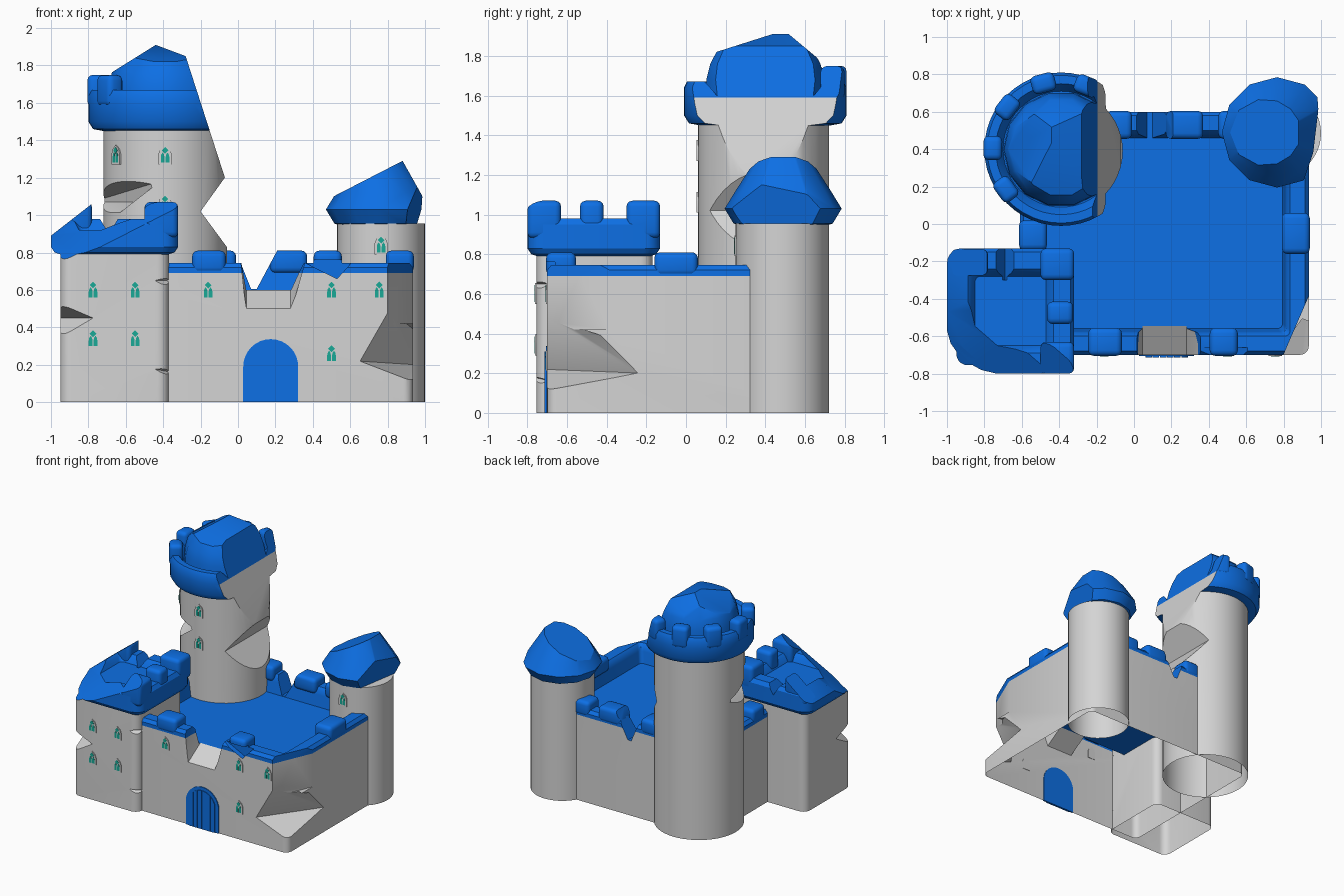
import bpy, bmesh, math
from mathutils import Vector, Matrix

if "Cube" in bpy.data.objects:
    bpy.data.objects.remove(bpy.data.objects["Cube"])

MATS = []
for name, col in (("stone_grey", (0.66, 0.66, 0.66)), ("roof_blue", (0.004, 0.16, 0.78)),
                  ("glass_teal", (0.01, 0.40, 0.31))):
    m = bpy.data.materials.new(name)
    m.diffuse_color = (*col, 1)
    m.use_nodes = True
    m.node_tree.nodes["Principled BSDF"].inputs["Base Color"].default_value = m.diffuse_color
    MATS.append(m)
GREY, BLUE, TEAL = 0, 1, 2


def finish(name, bm):
    bmesh.ops.recalc_face_normals(bm, faces=bm.faces[:])
    me = bpy.data.meshes.new(name)
    bm.to_mesh(me)
    bm.free()
    for m in MATS:
        me.materials.append(m)
    ob = bpy.data.objects.new(name, me)
    bpy.context.collection.objects.link(ob)
    return ob


def circle(cx, cy, n):
    return lambda r: [(cx + r * math.cos(2 * math.pi * i / n), cy + r * math.sin(2 * math.pi * i / n))
                      for i in range(n)]


def round_rect(x0, x1, y0, y1, rad):
    def ring(inset):
        r = max(rad - inset * 0.6, 0.03)
        pts = []
        for k, (sx, sy) in enumerate(((1, 1), (-1, 1), (-1, -1), (1, -1))):
            cx = x1 - inset - r if sx > 0 else x0 + inset + r
            cy = y1 - inset - r if sy > 0 else y0 + inset + r
            for j in range(6):
                a = math.pi / 2 * (k + j / 5)
                pts.append((cx + r * math.cos(a), cy + r * math.sin(a)))
        return pts
    return ring


def loft(name, outline, profile, blue_from=99):
    """Closed solid from (size, z) rings; bands from blue_from up are blue."""
    bm = bmesh.new()
    rings = [[bm.verts.new((x, y, z)) for x, y in outline(s)] for s, z in profile]
    for k, (a, b) in enumerate(zip(rings, rings[1:])):
        for i in range(len(a)):
            j = (i + 1) % len(a)
            bm.faces.new((a[i], a[j], b[j], b[i])).material_index = BLUE if k >= blue_from else GREY
    bm.faces.new(rings[0]).material_index = BLUE if blue_from == 0 else GREY
    bm.faces.new(rings[-1]).material_index = BLUE if blue_from < 99 else GREY
    return finish(name, bm)


def merlons(name, items):
    """Rounded blue blocks: (x, y, z0, z1, sx, sy, angle)."""
    bm = bmesh.new()
    for x, y, z0, z1, sx, sy, a in items:
        t = bmesh.new()
        bmesh.ops.create_cube(t, size=1, matrix=Matrix.Translation((x, y, (z0 + z1) / 2))
                              @ Matrix.Rotation(a, 4, 'Z') @ Matrix.Diagonal((sx, sy, z1 - z0, 1)))
        bmesh.ops.bevel(t, geom=t.edges[:], offset=0.03, segments=3, profile=0.5, affect='EDGES')
        for f in t.faces:
            f.material_index = BLUE
        me = bpy.data.meshes.new("tmp")
        t.to_mesh(me)
        t.free()
        bm.from_mesh(me)
        bpy.data.meshes.remove(me)
    return finish(name, bm)


def cut(targets, bm, mat):
    for f in bm.faces:
        f.material_index = mat
    c = finish("cutter", bm)
    c.hide_render = True
    for ob in targets:
        mod = ob.modifiers.new("cut", 'BOOLEAN')
        mod.operation, mod.solver, mod.object = 'DIFFERENCE', 'EXACT', c
        bpy.context.view_layer.objects.active = ob
        bpy.ops.object.modifier_apply(modifier=mod.name)
    bpy.data.objects.remove(c)


def chip(targets, pts, mat=GREY):
    bm = bmesh.new()
    for p in pts:
        bm.verts.new(p)
    r = bmesh.ops.convex_hull(bm, input=bm.verts[:])
    junk = [v for v in r["geom_interior"] if isinstance(v, bmesh.types.BMVert)]
    bmesh.ops.delete(bm, geom=junk, context='VERTS')
    cut(targets, bm, mat)


def shear(targets, point, normal, mat=BLUE):
    n = Vector(normal).normalized()
    bm = bmesh.new()
    bmesh.ops.create_cube(bm, size=3, matrix=Matrix.Translation(Vector(point) + n * 1.5)
                          @ n.to_track_quat('Z', 'Y').to_matrix().to_4x4())
    cut(targets, bm, mat)


def blue_above(ob, z):
    bm = bmesh.new()
    bm.from_mesh(ob.data)
    bmesh.ops.bisect_plane(bm, geom=bm.verts[:] + bm.edges[:] + bm.faces[:],
                           plane_co=(0, 0, z), plane_no=(0, 0, 1))
    for f in bm.faces:
        if f.calc_center_median().z > z:
            f.material_index = BLUE
    bm.to_mesh(ob.data)
    bm.free()


# Main keep with sunken courtyard roof
keep = loft("keep_walls", round_rect(-0.61, 0.935, -0.7, 0.6, 0.05),
            [(0, 0), (0, .69), (0, .72), (.02, .745), (.1, .745), (.12, .72), (.14, .6)], 1)
keep_m = merlons("keep_merlons", [
    (-.155, -.63, .69, .81, .18, .15, 0), (.48, -.63, .69, .81, .15, .15, 0), (.86, -.63, .69, .81, .16, .15, 0),
    (.865, -.5, .69, .81, .15, .2, 0), (.865, -.05, .69, .81, .15, .22, 0), (.27, .53, .69, .81, .2, .15, 0),
    (.52, .53, .69, .81, .14, .15, 0), (-.08, .53, .69, .81, .14, .15, 0), (-.54, -.06, .69, .81, .15, .16, 0)])
both = [keep, keep_m]
# Breach over the gate, broken parapets and damaged corner
chip(both, [(x, y, z) for y, dz in ((-.75, -.03), (-.53, .11)) for x, z in
            ((.045, .5 + dz), (.28, .5 + dz), (0, .9), (.4, .9))])
chip(both, [(x, y, z) for y in (.45, .7) for x, z in ((0, .78), (.07, .605), (.1, .605), (.22, .83))], BLUE)
chip(both, [(x, y, z) for y in (-.75, -.66) for x, z in ((.33, .76), (.53, .66), (.62, .76))], BLUE)
chip(both, [(x, y, z) for z in (.42, .95) for x, y in ((.79, -.72), (.95, -.35), (1.1, -.35), (1.1, -.9), (.79, -.9))])
chip(both, [(.80, -.72, .5), (.64, -.72, .22), (.9, -.72, .12), (.95, -.4, .38), (.95, -.22, .2),
            (.95, -.65, .12), (1, -.8, .5), (1, -.8, .12)])
blue_above(keep, .69)

# Square tower with overhanging battlement
sq = loft("square_tower", round_rect(-.95, -.37, -.755, -.17, .06), [(0, 0), (0, .82)])
sq_cap = loft("square_battlement", round_rect(-1, -.32, -.8, -.13, .08),
              [(.05, .79), (.02, .80), (0, .83), (0, .95), (.02, .98), (.11, .98), (.13, .96), (.15, .92)], 0)
sq_m = merlons("square_merlons", [
    (-.41, -.715, .88, 1.07, .18, .17, 0), (-.395, -.475, .88, 1.07, .14, .12, 0),
    (-.41, -.215, .88, 1.07, .18, .17, 0), (-.88, -.205, .88, 1.07, .2, .14, 0)])
shear([sq, sq_cap, sq_m], (-1, -.45, .9), (-.064, -.0735, .1255))
shear([sq_cap, sq_m], (-.82, -.3, 1.03), (-.14, 0, .18))
chip([sq_cap], [(x, y, z) for y in (-.3, -.1) for x, z in ((-.78, 1.05), (-.69, .9), (-.6, 1.05))], BLUE)
chip([sq], [(-.77, -.76, .45), (-.96, -.55, .45), (-1.02, -.82, .58), (-1.02, -.82, .27)])
chip([sq], [(-.46, -.77, .18), (-.36, -.77, .19), (-.36, -.77, .12), (-.36, -.68, .16)])
chip([sq], [(-.46, -.77, .65), (-.36, -.77, .68), (-.36, -.77, .59), (-.36, -.68, .65)])

# Tall round tower with battlement ring and broken roof
TX, TY, TR = -.39, .39, .33
tall = loft("tall_tower", circle(TX, TY, 48), [(TR, 0), (TR, 1.5)])
ring = loft("tall_battlement", circle(TX, TY + .01, 48),
            [(.33, 1.45), (.385, 1.46), (.41, 1.5), (.41, 1.64), (.395, 1.67), (.35, 1.67), (.33, 1.64), (.31, 1.6)], 0)
roof = loft("tall_roof", circle(TX, TY + .01, 14), [(.31, 1.57), (.305, 1.68), (.285, 1.76), (.22, 1.88), (.01, 2.2)], 0)
ring_m = merlons("tall_merlons", [
    (TX + .365 * math.cos(math.radians(a)), TY + .01 + .365 * math.sin(math.radians(a)),
     1.58, 1.75, .1, .13, math.radians(a)) for a in (68, 105, 142, 179, 216)])
shear([roof], (-.44, .4, 1.91), (-.15, 0, .24))
shear([roof], (-.44, .4, 1.91), (.06, 0, .16))
shear([roof], (-.42, .42, 1.905), (0, -.07, .22))
shear([roof], (-.42, .53, 1.9), (0, .5, .6))
shear([tall, ring, roof, ring_m], (-.28, .4, 1.85), (.65, 0, .21), GREY)
for ob in (ring, roof, ring_m):
    blue_above(ob, 1.59)
chip([tall], [(x, y, z) for y in (-.1, .9) for x, z in ((-.2, 1.02), (.08, 1.41), (.08, .64))])
chip([tall], [(-.42, .0, 1.18), (-.55, .22, 1.07), (-.78, .55, 1.07), (-.85, 0, 1.31), (-.85, 0, .86)])

# Small round tower with tilted roof
SX, SY, SR = .765, .485, .235
small = loft("small_tower", circle(SX, SY, 40), [(SR, 0), (SR, .955)])
small_roof = loft("small_roof", circle(SX, SY + .005, 12),
                  [(.235, .95), (.25, .955), (.295, 1.03), (.24, 1.12), (.13, 1.29), (.01, 1.5)], 0)
shear([small_roof], (.53, .48, 1.11), (-.18, 0, .35))
shear([small_roof], (.88, .48, 1.29), (.16, 0, .09))
shear([small_roof], (.97, .48, 1.13), (.18, -.03, -.04))


def plate(bm, pts, mat, y0, y1, M):
    a = [bm.verts.new(M @ Vector((x, y0, z))) for x, z in pts]
    b = [bm.verts.new(M @ Vector((x, y1, z))) for x, z in pts]
    faces = [bm.faces.new(a), bm.faces.new(b)]
    for i in range(len(a)):
        j = (i + 1) % len(a)
        faces.append(bm.faces.new((a[i], a[j], b[j], b[i])))
    for f in faces:
        f.material_index = mat


# Lancet windows: frame plate, two panes and a top diamond
def lancet(cx, z0, w, h):
    return [(cx - w / 2, z0), (cx + w / 2, z0), (cx + w / 2, z0 + h * .55), (cx + w * .36, z0 + h * .8),
            (cx, z0 + h), (cx - w * .36, z0 + h * .8), (cx - w / 2, z0 + h * .55)]


def on_round(cx, cy, r, x, z):
    a = math.asin((x - cx) / r)
    return (x, cy - r * math.cos(a), z, a)


spots = [(x, -.755, z, 0) for x in (-.775, -.55) for z in (.6, .34)]
spots += [(x, -.7, z, 0) for x, z in ((-.16, .6), (.5, .6), (.755, .6), (.5, .26))]
spots += [on_round(TX, TY, TR, x, z) for x, z in ((-.65, 1.32), (-.39, 1.32), (-.39, 1.06))]
spots += [on_round(SX, SY, SR, .765, .84)]
bm = bmesh.new()
for x, y, z, a in spots:
    M = Matrix.Translation((x, y, z)) @ Matrix.Rotation(a, 4, 'Z')
    plate(bm, lancet(0, -.05, .07, .105), GREY, .003, -.006, M)
    for s in (-1, 1):
        plate(bm, lancet(s * .013, -.04, .02, .055), TEAL, -.005, -.008, M)
    plate(bm, [(0, .008), (.018, .026), (0, .044), (-.018, .026)], TEAL, -.005, -.008, M)
finish("windows", bm)

# Arched plank gate
bm = bmesh.new()
M = Matrix.Translation((.175, -.7, 0))
W, SPRING = .147, .19
plate(bm, [(-W, 0), (W, 0)] + [(W * math.cos(math.pi * i / 16), SPRING + W * math.sin(math.pi * i / 16))
                               for i in range(17)], BLUE, .005, -.007, M)
for i in range(6):
    xs = [(-.114 + i * .0385) + t for t in (0, .0115, .023, .0345)]
    top = [(x, SPRING + math.sqrt(max(.12 ** 2 - x * x, 0))) for x in xs]
    plate(bm, [(xs[0], 0), (xs[-1], 0)] + top[::-1], BLUE, -.006, -.013, M)
finish("gate", bm)

# Open undersides and smooth shading
for ob in list(bpy.context.scene.objects):
    if ob.name not in ("gate", "windows"):
        bm = bmesh.new()
        bm.from_mesh(ob.data)
        floor = [f for f in bm.faces if all(v.co.z < 1e-4 for v in f.verts)]
        bmesh.ops.delete(bm, geom=floor, context='FACES')
        bm.to_mesh(ob.data)
        bm.free()
    bpy.ops.object.select_all(action='DESELECT')
    ob.select_set(True)
    bpy.context.view_layer.objects.active = ob
    bpy.ops.object.shade_smooth_by_angle(angle=math.radians(32))
